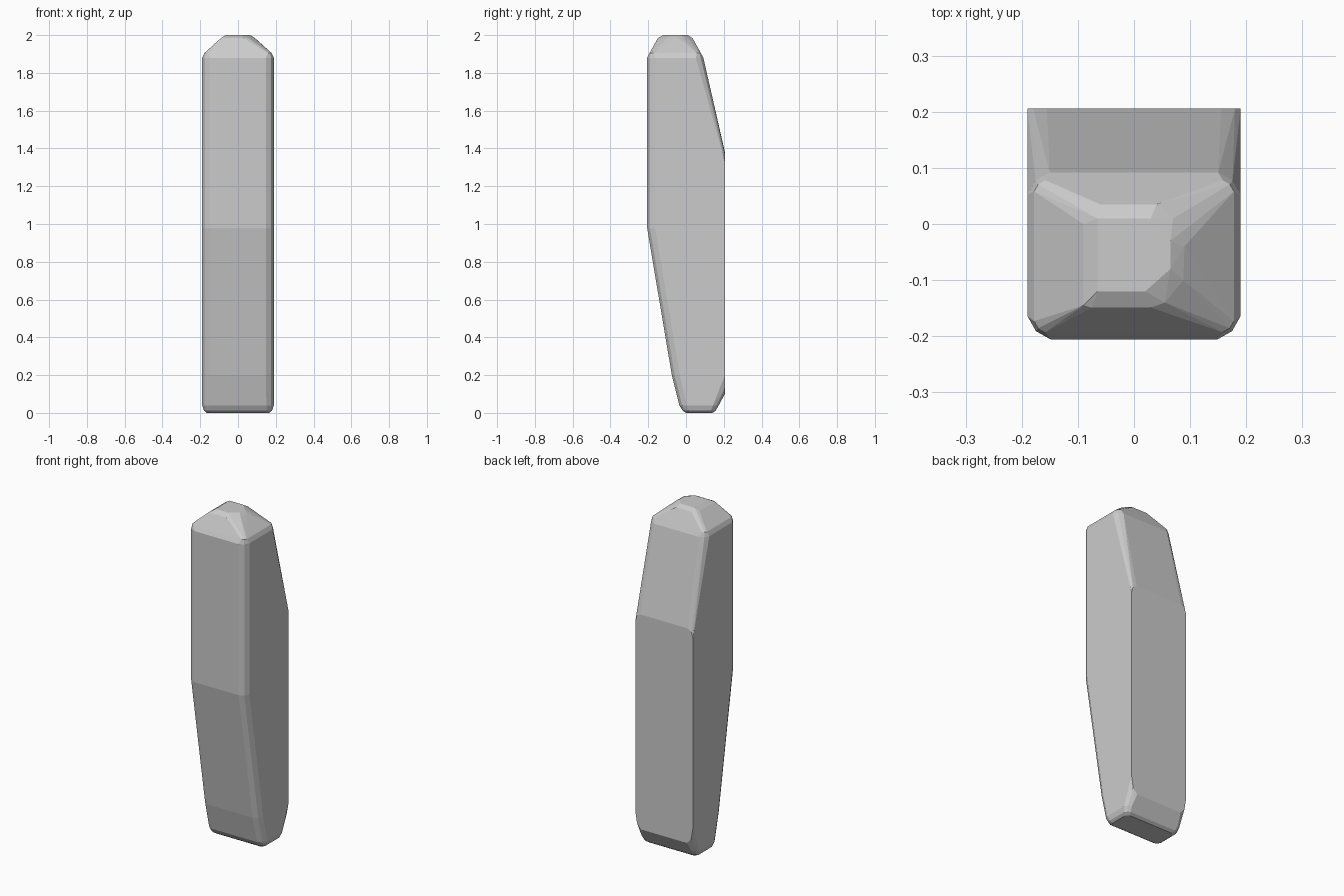
import bpy
import bmesh
import math

cube = bpy.data.objects.get("Cube")
if cube:
    bpy.data.objects.remove(cube, do_unlink=True)

HALF = 0.19
BACK = 0.206
pts = []


def corner(half, y, z, c, inward):
    """Two-segment rounded corner on both sides; inward is +1 at the front, -1 at the back."""
    for s in (-1, 1):
        for dx, dy in ((0, c), (c * 0.36, c * 0.36), (c, 0)):
            pts.append((s * (half - dx), y + inward * dy, z))


# Front edge: height, depth, half width, bevel
for z, y, half, c in ((0, 0, 0.165, 0.02), (0.012, -0.018, 0.18, 0.03),
                      (0.04, -0.035, HALF, 0.04), (0.2, -0.075, HALF, 0.042),
                      (0.98, -BACK, HALF, 0.042), (1.88, -BACK, HALF, 0.042),
                      (1.905, -0.193, 0.178, 0.02)):
    corner(half, y, z, c, 1)

# Back edge at the foot and at the shoulder
for z, y, half, c in ((0, 0.14, 0.165, 0.02), (0.012, 0.157, 0.18, 0.025),
                      (0.04, 0.173, HALF, 0.03), (1.88, 0.092, HALF, 0.04),
                      (1.905, 0.078, 0.178, 0.02)):
    corner(half, y, z, c, -1)

# Flat back panel, where the sloped bevels run out
for s in (-1, 1):
    for x, z in ((0.15, 0.1), (0.178, 0.13), (HALF, 0.2),
                 (HALF, 1.33), (0.18, 1.365), (0.155, 1.38)):
        pts.append((s * x, BACK, z))

# Faceted tip: lower rim, then the flat top
pts += [(x, y, 1.984) for x, y in (
    (-0.09, -0.145), (-0.075, -0.149), (0.03, -0.149), (0.055, -0.14), (0.088, -0.1),
    (0.09, -0.04), (0.07, 0.01), (0.04, 0.035), (-0.06, 0.035), (-0.09, 0.0))]
pts += [(x, y, 2.0) for x, y in (
    (-0.065, -0.12), (0.02, -0.12), (0.065, -0.08), (0.065, -0.03),
    (0.03, 0.01), (-0.065, 0.01))]

# Skin the outline points into a flat-faced block
bm = bmesh.new()
for p in pts:
    bm.verts.new(p)
bmesh.ops.remove_doubles(bm, verts=bm.verts, dist=0.0005)
bmesh.ops.convex_hull(bm, input=bm.verts)
bmesh.ops.delete(bm, geom=[v for v in bm.verts if not v.link_faces], context='VERTS')
bmesh.ops.dissolve_limit(bm, angle_limit=math.radians(1.5), verts=bm.verts, edges=bm.edges)
bmesh.ops.recalc_face_normals(bm, faces=bm.faces)
mesh = bpy.data.meshes.new("stone_block")
bm.to_mesh(mesh)
bm.free()

# Plain grey
grey = bpy.data.materials.new("light_grey")
grey.use_nodes = True
colour = (0.6, 0.6, 0.6, 1)
grey.diffuse_color = colour
grey.node_tree.nodes["Principled BSDF"].inputs["Base Color"].default_value = colour
mesh.materials.append(grey)

block = bpy.data.objects.new("stone_block", mesh)
bpy.context.collection.objects.link(block)
